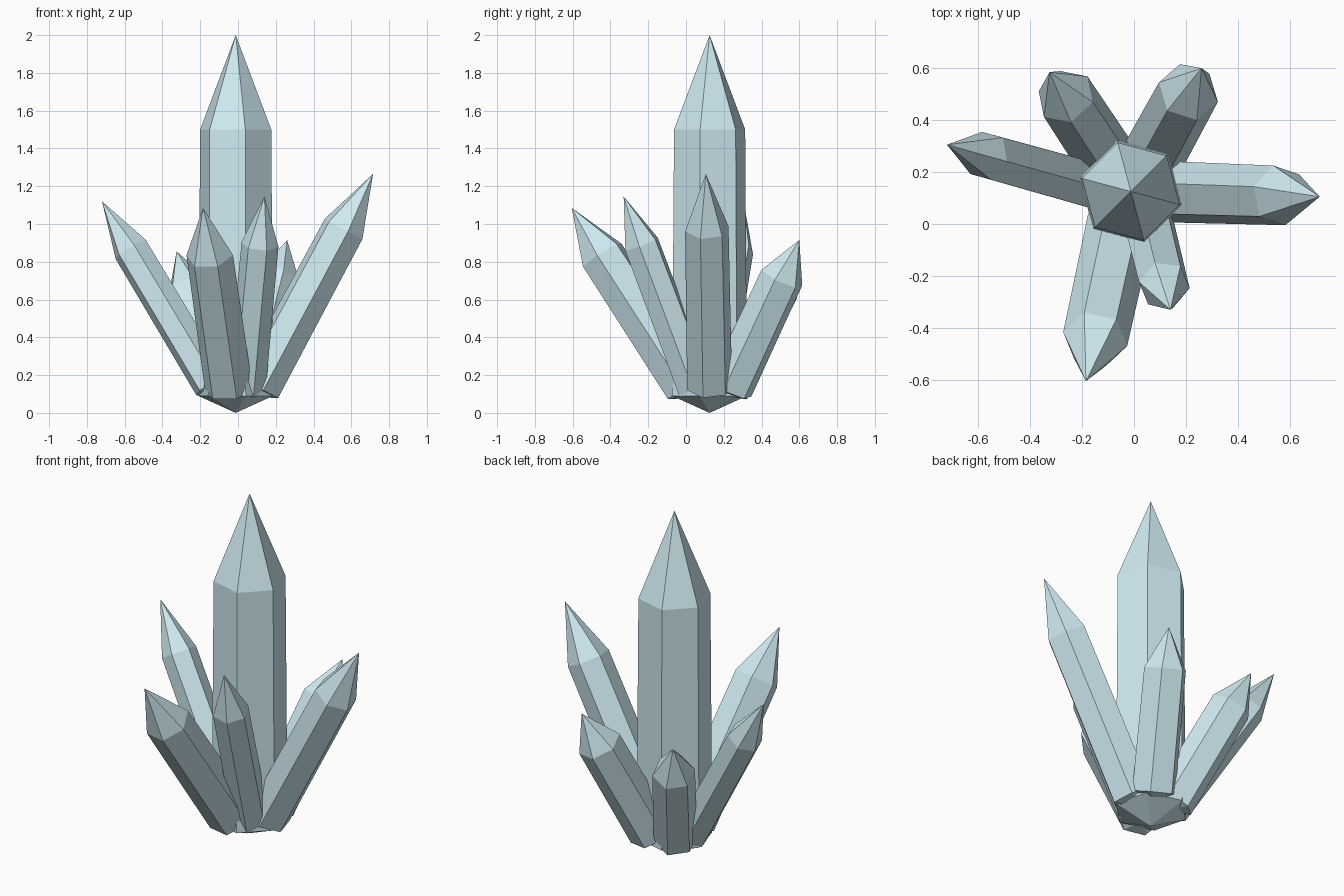
import bpy, bmesh, math
from mathutils import Vector

if "Cube" in bpy.data.objects:
    bpy.data.objects.remove(bpy.data.objects["Cube"])

mat = bpy.data.materials.new("pale_blue_crystal")
mat.diffuse_color = (0.62, 0.82, 0.88, 1)
mat.use_nodes = True
mat.node_tree.nodes["Principled BSDF"].inputs["Base Color"].default_value = mat.diffuse_color


def crystal(name, base, tip, tip_len, r_base, r_top, root, twist):
    """Six-sided prism along base->tip, with a point at each end."""
    base, tip = Vector(base), Vector(tip)
    axis = (tip - base).normalized()
    # u points outward from the cluster, w runs sideways around it
    if axis.z > 0.9999:
        u = Vector((1, 0, 0))
    else:
        u = Vector((axis.x, axis.y, 0)).normalized()
        u = (u - axis * u.dot(axis)).normalized()
    w = axis.cross(u)
    bm = bmesh.new()

    def ring(center, r):
        angles = [math.radians(twist + 60 * k) for k in range(6)]
        return [bm.verts.new(center + r * (math.cos(a) * u + math.sin(a) * w)) for a in angles]

    low, high = ring(base, r_base), ring(tip - axis * tip_len, r_top)
    bottom, top = bm.verts.new(base - axis * root), bm.verts.new(tip)
    for k in range(6):
        n = (k + 1) % 6
        bm.faces.new((low[k], low[n], high[n], high[k]))
        bm.faces.new((high[k], high[n], top))
        bm.faces.new((low[n], low[k], bottom))
    mesh = bpy.data.meshes.new(name)
    bm.to_mesh(mesh)
    bm.free()
    mesh.materials.append(mat)
    bpy.context.collection.objects.link(bpy.data.objects.new(name, mesh))


# Upright main crystal
crystal("main_crystal", (-0.012, 0.125, 0.09), (-0.012, 0.125, 2), 0.5, 0.205, 0.195, 0.09, -15)

# Leaning crystals around it
crystal("right_crystal", (0.11, 0.125, 0.135), (0.715, 0.105, 1.265), 0.33, 0.122, 0.118, 0.06, -15)
crystal("left_crystal", (-0.138, 0.143, 0.145), (-0.72, 0.305, 1.12), 0.30, 0.1, 0.097, 0.05, 0)
crystal("front_left_crystal", (-0.05, 0.01, 0.135), (-0.185, -0.605, 1.085), 0.30, 0.13, 0.126, 0.06, 30)
crystal("front_right_crystal", (0.045, 0.055, 0.12), (0.14, -0.33, 1.145), 0.27, 0.102, 0.099, 0.05, 8)
crystal("back_right_crystal", (0.06, 0.235, 0.13), (0.26, 0.6, 0.915), 0.225, 0.124, 0.12, 0.05, 42)
crystal("back_left_crystal", (-0.085, 0.22, 0.13), (-0.325, 0.585, 0.855), 0.22, 0.119, 0.115, 0.05, 41)
